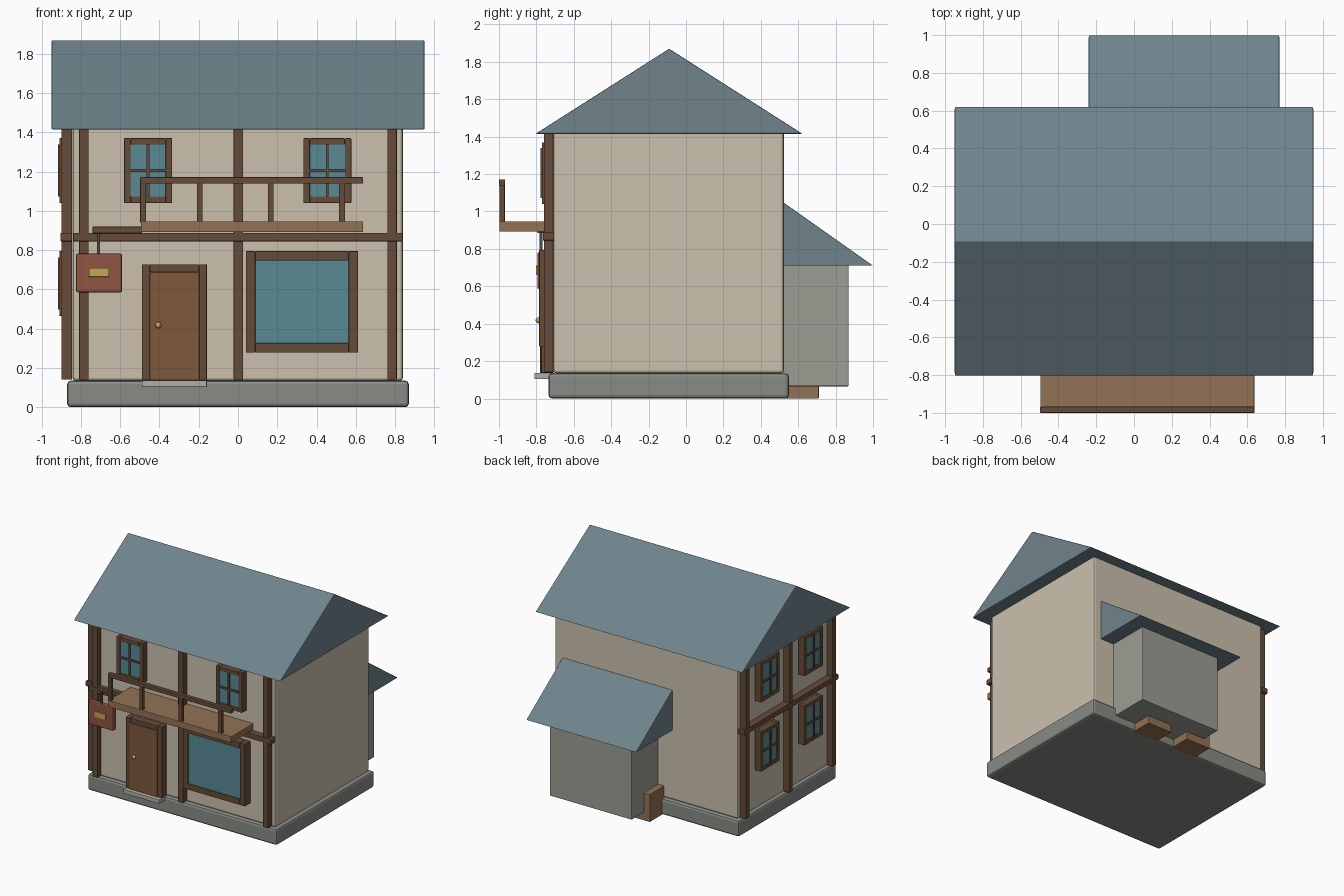
import bpy, bmesh

if "Cube" in bpy.data.objects:
    bpy.data.objects.remove(bpy.data.objects["Cube"])


def material(name, rgb):
    m = bpy.data.materials.new(name)
    m.diffuse_color = (*rgb, 1)
    m.use_nodes = True
    m.node_tree.nodes["Principled BSDF"].inputs["Base Color"].default_value = m.diffuse_color
    return m


PLASTER = material("plaster", (0.60, 0.53, 0.42))
STONE = material("stone", (0.25, 0.26, 0.24))
STEP = material("pale_stone", (0.45, 0.43, 0.40))
SHED = material("shed_wall", (0.34, 0.34, 0.30))
SLATE = material("slate", (0.16, 0.23, 0.26))
TIMBER = material("timber", (0.13, 0.07, 0.04))
DOOR = material("door_wood", (0.21, 0.10, 0.045))
PLANK = material("plank", (0.29, 0.17, 0.09))
GLASS = material("glass", (0.10, 0.25, 0.30))
RED = material("sign_red", (0.28, 0.09, 0.06))
BRASS = material("brass", (0.55, 0.38, 0.09))
IRON = material("iron", (0.07, 0.07, 0.07))


def finish(name, bm, mat, bevel=0):
    bmesh.ops.recalc_face_normals(bm, faces=bm.faces)
    me = bpy.data.meshes.new(name)
    bm.to_mesh(me)
    bm.free()
    me.materials.append(mat)
    ob = bpy.data.objects.new(name, me)
    bpy.context.collection.objects.link(ob)
    if bevel:
        mod = ob.modifiers.new("bevel", 'BEVEL')
        mod.width, mod.segments = bevel, 2
    return ob


def box(name, x, y, z, mat, bevel=0.004):
    bm = bmesh.new()
    bmesh.ops.create_cube(bm, size=1)
    for v in bm.verts:
        for i, (lo, hi) in enumerate((x, y, z)):
            v.co[i] = min(lo, hi) if v.co[i] < 0 else max(lo, hi)
    return finish(name, bm, mat, bevel)


def prism(name, x, profile, mat, bevel):
    """Extrude a (y, z) profile along x."""
    bm = bmesh.new()
    face = bm.faces.new([bm.verts.new((x[0], y, z)) for y, z in profile])
    ext = bmesh.ops.extrude_face_region(bm, geom=[face])
    for v in ext["geom"]:
        if isinstance(v, bmesh.types.BMVert):
            v.co.x = x[1]
    return finish(name, bm, mat, bevel)


def wall_box(side, name, u, z, d, mat, bevel=0.004):
    """Box on the front or left wall: u along the wall, d outwards."""
    if side == "front":
        return box(name, u, (-0.71 - d[0], -0.71 - d[1]), z, mat, bevel)
    return box(name, (-0.85 - d[0], -0.85 - d[1]), u, z, mat, bevel)


def frame(side, name, u, z, w, d, sill=True):
    """Four (or three) bars around an opening."""
    wall_box(side, name + "_left", (u[0], u[0] + w), z, d, TIMBER)
    wall_box(side, name + "_right", (u[1] - w, u[1]), z, d, TIMBER)
    wall_box(side, name + "_top", (u[0] + w, u[1] - w), (z[1] - w, z[1]), d, TIMBER)
    if sill:
        wall_box(side, name + "_sill", (u[0] + w, u[1] - w), (z[0], z[0] + w), d, TIMBER)


def window(side, name, u, z):
    frame(side, name + "_frame", (u - 0.122, u + 0.122), (z - 0.165, z + 0.165), 0.033, (0, 0.06))
    wall_box(side, name + "_glass", (u - 0.092, u + 0.092), (z - 0.133, z + 0.133), (0, 0.055), GLASS, 0)
    wall_box(side, name + "_mullion", (u - 0.007, u + 0.007), (z - 0.133, z + 0.133), (0.04, 0.067), TIMBER, 0)
    wall_box(side, name + "_crossbar", (u - 0.092, u + 0.092), (z - 0.007, z + 0.007), (0.04, 0.067), TIMBER, 0)


# Main house
box("foundation", (-0.87, 0.87), (-0.735, 0.55), (0, 0.135), STONE, 0.018)
box("house_walls", (-0.843, 0.84), (-0.71, 0.523), (0.135, 1.43), PLASTER, 0.015)
prism("main_roof", (-0.95, 0.95), [(-0.805, 1.415), (0.623, 1.415), (-0.09, 1.87)], SLATE, 0.006)

# Rear lean-to
box("shed_walls", (-0.11, 0.645), (0.45, 0.87), (0.065, 0.74), SHED, 0.006)
prism("shed_roof", (-0.24, 0.77), [(0.49, 0.71), (1.0, 0.71), (0.49, 1.07)], SLATE, 0.005)
for i, x in enumerate((-0.165, 0.22)):
    box(f"crate_{i}", (x, x + 0.23), (0.5, 0.71), (0, 0.23), PLANK)

# Timber framing
for side, posts, beam in (("front", (-0.785, 0.002, 0.785), (-0.84, 0.84)),
                          ("left", (-0.665, -0.095, 0.475), (-0.71, 0.523))):
    for i, u in enumerate(posts):
        wall_box(side, f"{side}_post_{i}", (u - 0.024, u + 0.024), (0.14, 1.42), (-0.005, 0.05), TIMBER)
    wall_box(side, f"{side}_beam", beam, (0.845, 0.888), (-0.005, 0.055), TIMBER)

# Small windows
for u in (-0.458, 0.455):
    window("front", "upper_window", u, 1.205)
for u in (-0.38, 0.19):
    for z in (0.63, 1.205):
        window("left", "side_window", u, z)

# Shop window
frame("front", "shop_window_frame", (0.04, 0.612), (0.278, 0.795), 0.048, (0, 0.075))
wall_box("front", "shop_window_glass", (0.088, 0.565), (0.325, 0.748), (0, 0.065), GLASS, 0)

# Door, step and knob
frame("front", "door_frame", (-0.49, -0.158), (0.137, 0.727), 0.04, (0, 0.065), False)
wall_box("front", "door", (-0.45, -0.197), (0.137, 0.688), (0, 0.07), DOOR)
box("door_step", (-0.49, -0.158), (-0.81, -0.7), (0.103, 0.137), STEP)
bm = bmesh.new()
bmesh.ops.create_uvsphere(bm, u_segments=12, v_segments=8, radius=0.016)
bmesh.ops.translate(bm, verts=bm.verts, vec=(-0.406, -0.788, 0.418))
for f in bm.faces:
    f.smooth = True
finish("door_knob", bm, BRASS)

# Balcony
box("balcony_floor", (-0.495, 0.637), (-0.998, -0.7), (0.892, 0.947), PLANK)
box("balcony_rail", (-0.498, 0.637), (-1.0, -0.967), (1.138, 1.172), TIMBER)
for i, x in enumerate((-0.483, -0.195, 0.167, 0.53)):
    box(f"baluster_{i}", (x - 0.015, x + 0.015), (-0.998, -0.969), (0.94, 1.145), TIMBER, 0.002)

# Hanging sign
box("sign_arm", (-0.74, -0.49), (-0.795, -0.755), (0.885, 0.92), TIMBER)
box("sign_rod", (-0.717, -0.703), (-0.782, -0.768), (0.77, 0.89), IRON, 0)
box("sign_board", (-0.825, -0.59), (-0.795, -0.755), (0.585, 0.782), RED, 0.01)
box("sign_plate", (-0.76, -0.656), (-0.803, -0.79), (0.664, 0.71), BRASS, 0.002)
